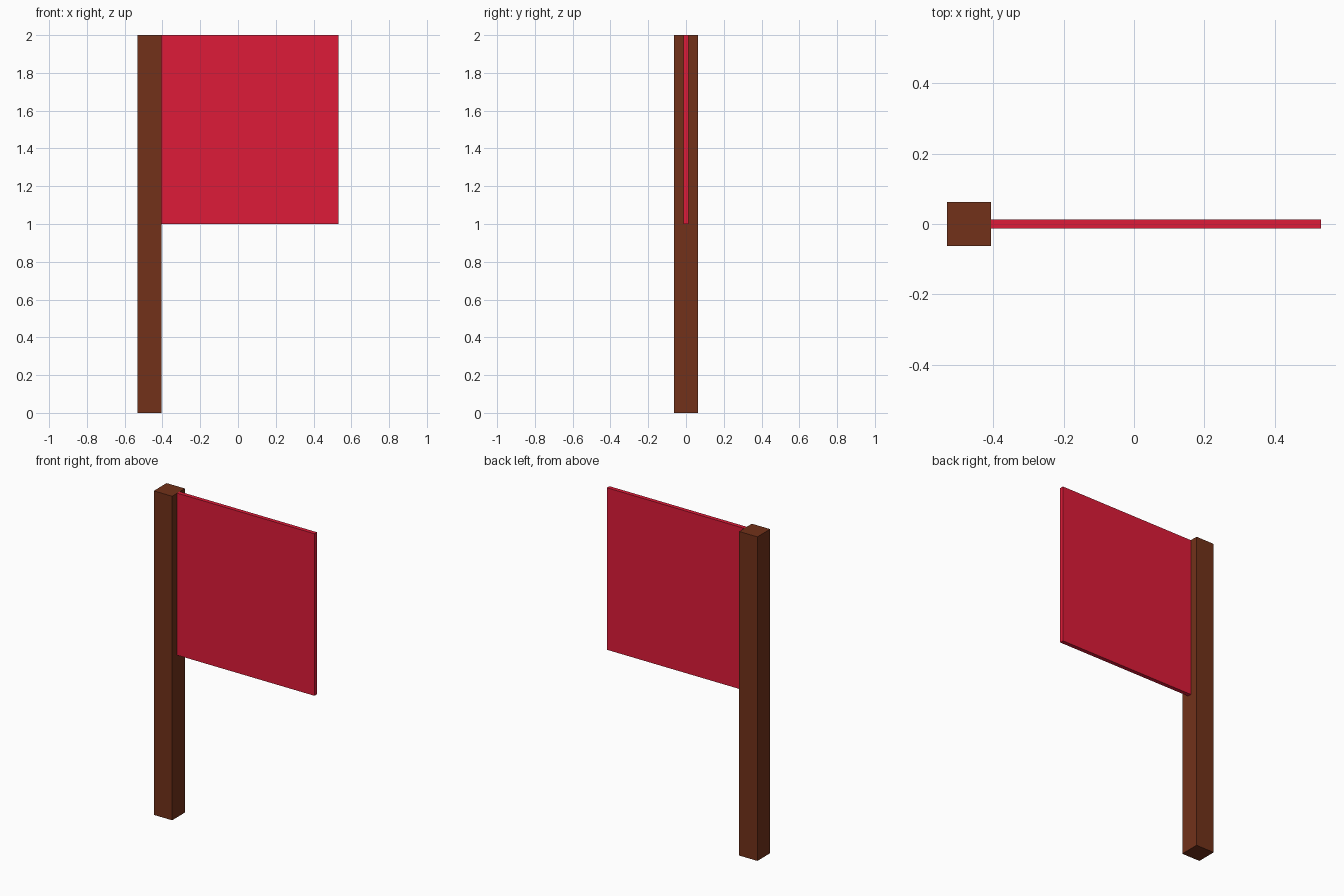
import bpy

if "Cube" in bpy.data.objects:
    bpy.data.objects.remove(bpy.data.objects["Cube"])


def material(name, color):
    mat = bpy.data.materials.new(name)
    mat.diffuse_color = (*color, 1.0)
    mat.use_nodes = True
    mat.node_tree.nodes["Principled BSDF"].inputs["Base Color"].default_value = mat.diffuse_color
    return mat


def box(name, lo, hi, mat):
    centre = [(a + b) / 2 for a, b in zip(lo, hi)]
    bpy.ops.mesh.primitive_cube_add(size=1, location=centre)
    obj = bpy.context.object
    obj.name = name
    obj.scale = [b - a for a, b in zip(lo, hi)]
    bpy.ops.object.transform_apply(location=False, rotation=False, scale=True)
    obj.data.materials.append(mat)
    return obj


wood = material("brown_wood", (0.168, 0.031, 0.010))
cloth = material("red_cloth", (0.73, 0.011, 0.04))

HALF_WIDTH = 0.53125
POLE = 0.125
THICKNESS = 0.025
HEIGHT = 2.0

# Square pole, full height
box("pole", (-HALF_WIDTH, -POLE / 2, 0), (-HALF_WIDTH + POLE, POLE / 2, HEIGHT), wood)

# Thin flag on the upper half of the pole
box("flag", (-HALF_WIDTH + POLE, -THICKNESS / 2, HEIGHT / 2),
    (HALF_WIDTH, THICKNESS / 2, HEIGHT), cloth)
